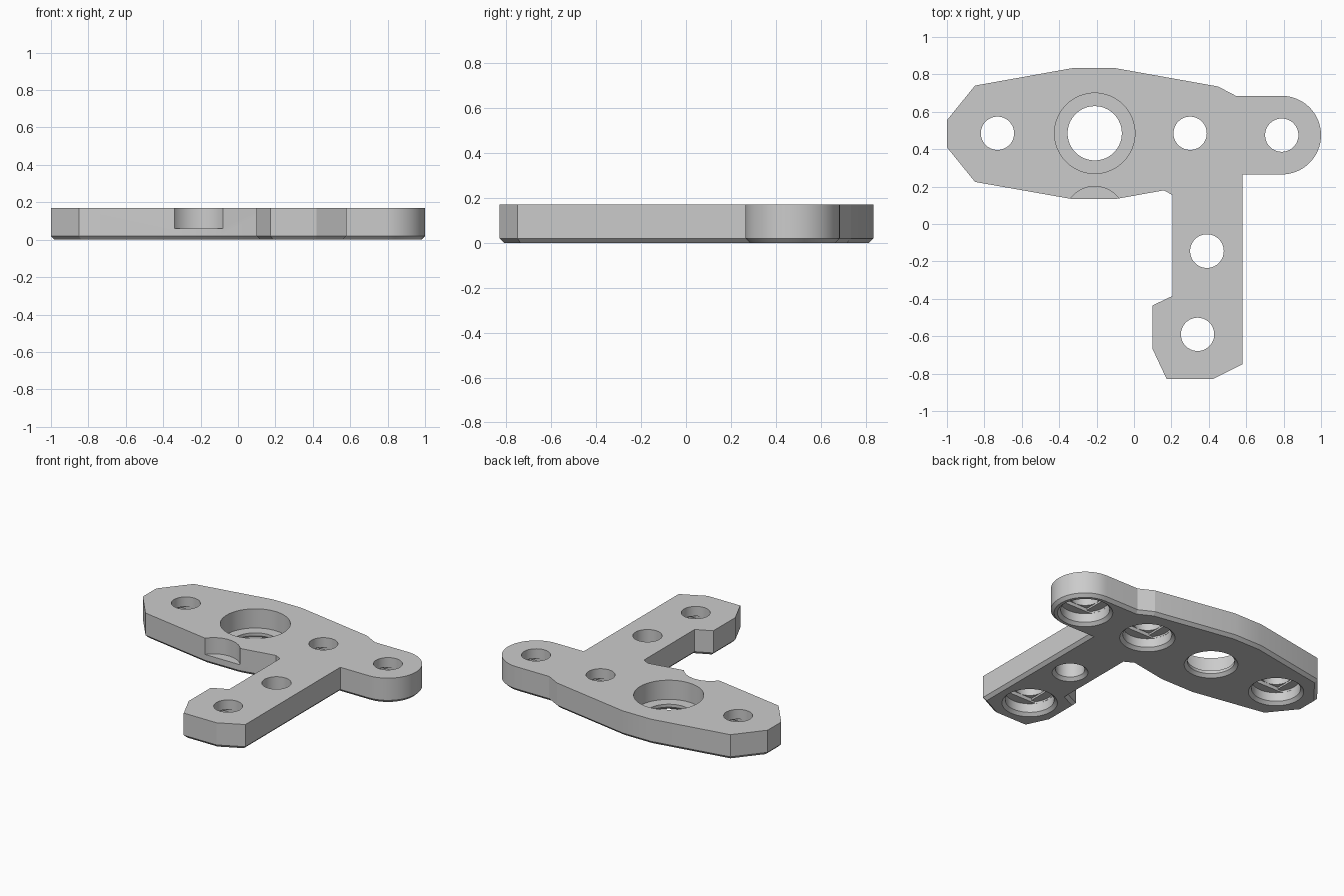
import bpy, bmesh
from math import cos, sin, pi, radians

cube = bpy.data.objects.get("Cube")
if cube:
    bpy.data.objects.remove(cube)

THICK = 0.17
CHAMFER = 0.02

grey = bpy.data.materials.new("plain grey")
grey.use_nodes = True
colour = (0.6, 0.6, 0.6, 1)
grey.diffuse_color = colour
grey.node_tree.nodes["Principled BSDF"].inputs["Base Color"].default_value = colour


def make_object(name, bm):
    bmesh.ops.recalc_face_normals(bm, faces=bm.faces)
    mesh = bpy.data.meshes.new(name)
    bm.to_mesh(mesh)
    bm.free()
    obj = bpy.data.objects.new(name, mesh)
    bpy.context.collection.objects.link(obj)
    obj.data.materials.append(grey)
    return obj


def circle(x, y, r, n=64):
    return [(x + r * cos(2 * pi * i / n), y + r * sin(2 * pi * i / n)) for i in range(n)]


def stack(rings):
    """Closed solid through a list of (points, height) rings of equal length."""
    bm = bmesh.new()
    loops = [[bm.verts.new((x, y, z)) for x, y in pts] for pts, z in rings]
    n = len(loops[0])
    for a, b in zip(loops, loops[1:]):
        for i in range(n):
            j = (i + 1) % n
            bm.faces.new((a[i], a[j], b[j], b[i]))
    bm.faces.new(loops[0])
    bm.faces.new(loops[-1])
    return bm


def cut(target, rings):
    """Subtract a stacked solid and bake the result."""
    cutter = make_object("cutter", stack(rings))
    cutter.hide_render = True
    mod = target.modifiers.new("cut", 'BOOLEAN')
    mod.operation = 'DIFFERENCE'
    mod.solver = 'EXACT'
    mod.object = cutter
    bpy.context.view_layer.update()
    graph = bpy.context.evaluated_depsgraph_get()
    mesh = bpy.data.meshes.new_from_object(target.evaluated_get(graph))
    target.modifiers.clear()
    target.data = mesh
    bpy.data.objects.remove(cutter)


def hole(target, x, y, profile):
    cut(target, [(circle(x, y, r), z) for r, z in profile])


# Plate outline: tapered wing, rounded ear, and a leg with a stepped foot
wing_back = [(-1, 0.41), (-1, 0.555), (-0.85, 0.74), (-0.32, 0.835),
             (-0.11, 0.835), (0.45, 0.735), (0.545, 0.685)]
ear = [(0.79 + 0.21 * cos(a), 0.475 + 0.21 * sin(a))
       for a in (pi / 2 - pi * i / 32 for i in range(33))]
leg = [(0.58, 0.265), (0.58, -0.75), (0.42, -0.83), (0.175, -0.83), (0.1, -0.67),
       (0.1, -0.435), (0.205, -0.385), (0.205, 0.155), (0.16, 0.18)]
wing_front = [(-0.09, 0.135), (-0.34, 0.135), (-0.85, 0.225)]
outline = wing_back + ear + leg + wing_front

# Solid plate with the lower rim chamfered
bm = stack([(outline, CHAMFER), (outline, THICK)])
bmesh.ops.recalc_face_normals(bm, faces=bm.faces)
base = next(f for f in bm.faces if f.normal.z < -0.9)
bmesh.ops.inset_region(bm, faces=[base], thickness=CHAMFER, use_even_offset=True)
for v in base.verts:
    v.co.z = 0
plate = make_object("mounting_plate", bm)

TOP, LOW = THICK + 0.05, -0.02
R, HEAD = 0.09, 0.15            # screw shank and head recess
SEAT, STEP = 0.08, 0.012        # recess ceiling and its layered steps

# Screw holes with recesses from below and a stepped ceiling
for x, y in ((-0.73, 0.485), (0.3, 0.485), (0.79, 0.475), (0.34, -0.59)):
    hole(plate, x, y, [(HEAD + 2 * CHAMFER, LOW), (HEAD, CHAMFER), (HEAD, SEAT)])
    slot = [(px, max(y - R, min(y + R, py))) for px, py in circle(x, y, HEAD - 0.001)]
    cut(plate, [(slot, SEAT - 0.03), (slot, SEAT + STEP)])
    square = [(x + i * R, y + j * R) for i, j in ((-1, -1), (1, -1), (1, 1), (-1, 1))]
    cut(plate, [(square, SEAT - 0.02), (square, SEAT + 2 * STEP)])
    hole(plate, x, y, [(R - 0.001, SEAT - 0.01), (R - 0.001, TOP)])

# Plain hole in the leg
hole(plate, 0.39, -0.145, [(R + 2 * CHAMFER, LOW), (R, CHAMFER), (R, TOP)])

# Large bearing seat: wide from above, narrower through the floor
hole(plate, -0.21, 0.485, [(0.145 + 2 * CHAMFER, LOW), (0.145, CHAMFER), (0.145, TOP)])
hole(plate, -0.21, 0.485, [(0.215, 0.04), (0.215, TOP)])

# Round clearance notch in the front edge
hole(plate, -0.21, 0.038, [(0.163, 0.06), (0.163, TOP)])

# Smooth curved walls, keep edges crisp
bpy.ops.object.select_all(action='DESELECT')
bpy.context.view_layer.objects.active = plate
plate.select_set(True)
bpy.ops.object.shade_smooth_by_angle(angle=radians(12))
